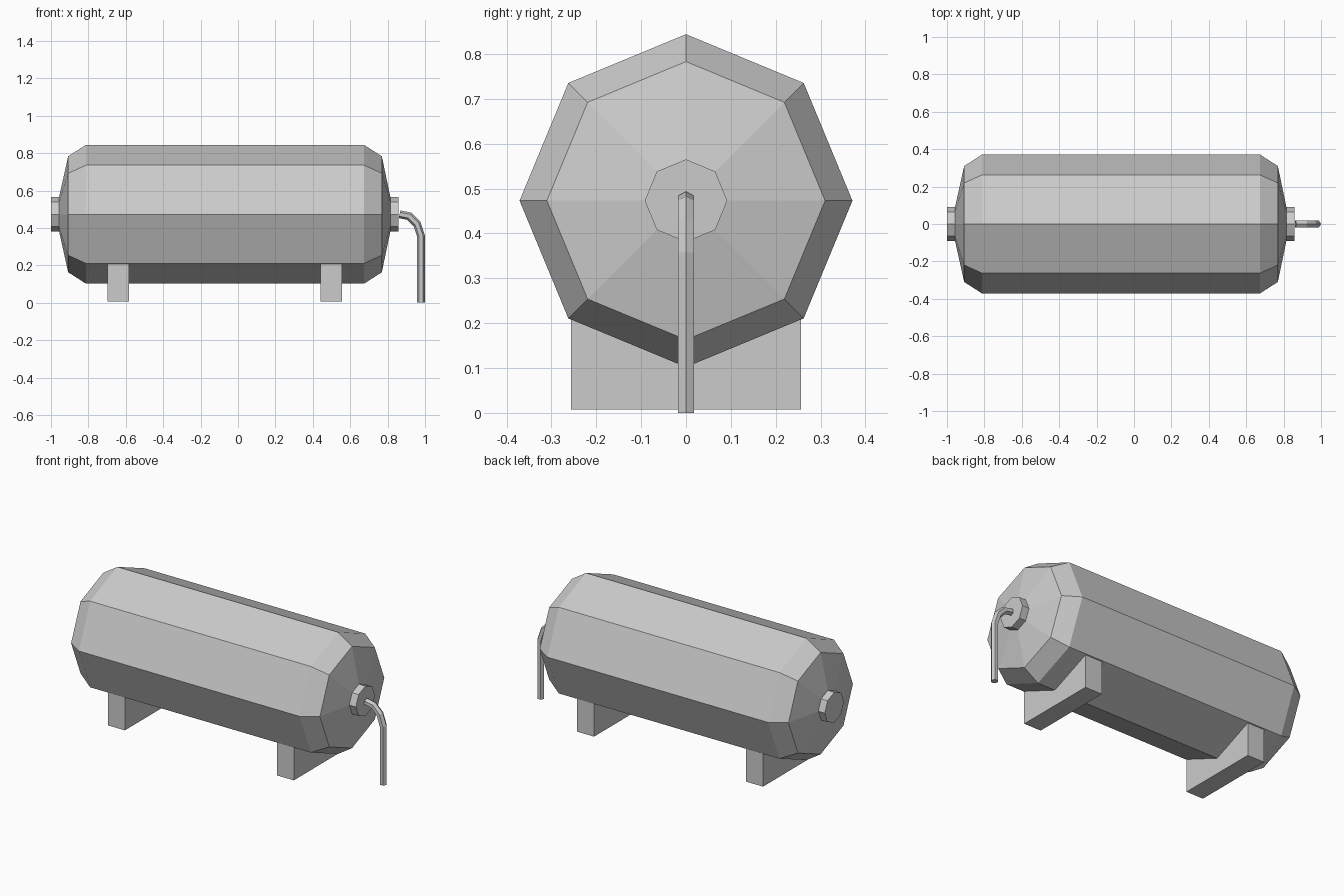
import bpy, bmesh
from math import pi, cos, sin
from mathutils import Vector

if "Cube" in bpy.data.objects:
    bpy.data.objects.remove(bpy.data.objects["Cube"])

AXIS_Z = 0.473
SIDE = Vector((0, 1, 0))

grey = bpy.data.materials.new("plain_grey")
grey.use_nodes = True
colour = (0.6, 0.6, 0.6, 1)
grey.diffuse_color = colour
grey.node_tree.nodes["Principled BSDF"].inputs["Base Color"].default_value = colour


def finish(name, bm):
    bmesh.ops.recalc_face_normals(bm, faces=bm.faces)
    mesh = bpy.data.meshes.new(name)
    bm.to_mesh(mesh)
    bm.free()
    mesh.materials.append(grey)
    obj = bpy.data.objects.new(name, mesh)
    bpy.context.scene.collection.objects.link(obj)
    return obj


def loft(name, stations, sides):
    """Skin polygon rings given as (centre, scaled up vector, radius)."""
    bm = bmesh.new()
    rings = []
    for centre, up, radius in stations:
        angles = [2 * pi * i / sides for i in range(sides)]
        rings.append([bm.verts.new(centre + up * cos(a) * radius + SIDE * sin(a) * radius)
                      for a in angles])
    for a, b in zip(rings, rings[1:]):
        for i in range(sides):
            j = (i + 1) % sides
            bm.faces.new((a[i], a[j], b[j], b[i]))
    bm.faces.new(rings[0])
    bm.faces.new(rings[-1])
    return finish(name, bm)


def lathe(name, profile):
    up = Vector((0, 0, 1))
    return loft(name, [(Vector((x, 0, AXIS_Z)), up, r) for x, r in profile], 8)


# Octagonal tank with bevelled, domed ends
lathe("tank", [(-0.957, 0.09), (-0.908, 0.31), (-0.813, 0.371),
               (0.674, 0.371), (0.769, 0.31), (0.815, 0.09)])

# End caps
lathe("right_end_cap", [(-1.0, 0.092), (-0.95, 0.092)])
lathe("left_end_cap", [(0.808, 0.092), (0.859, 0.092)])

# Saddle feet
for name, x in (("right_foot", -0.641), ("left_foot", 0.498)):
    bm = bmesh.new()
    bmesh.ops.create_cube(bm, size=1)
    bmesh.ops.scale(bm, vec=(0.115, 0.512, 0.203), verts=bm.verts)
    bmesh.ops.translate(bm, vec=(x, 0, 0.1085), verts=bm.verts)
    finish(name, bm)

# Bent hexagonal outlet pipe, with mitred joints
path = [Vector((x, 0, z)) for x, z in
        ((0.864, 0.473), (0.915, 0.463), (0.957, 0.421), (0.979, 0.355), (0.979, 0))]
stations = []
for i, point in enumerate(path):
    before = (point - path[max(i - 1, 0)]).normalized()
    after = (path[min(i + 1, len(path) - 1)] - point).normalized()
    tangent = (before + after).normalized()
    up = SIDE.cross(tangent) * -1
    if 0 < i < len(path) - 1:
        up /= tangent.dot(after)
    stations.append((point, up, 0.021))
loft("outlet_pipe", stations, 6)
